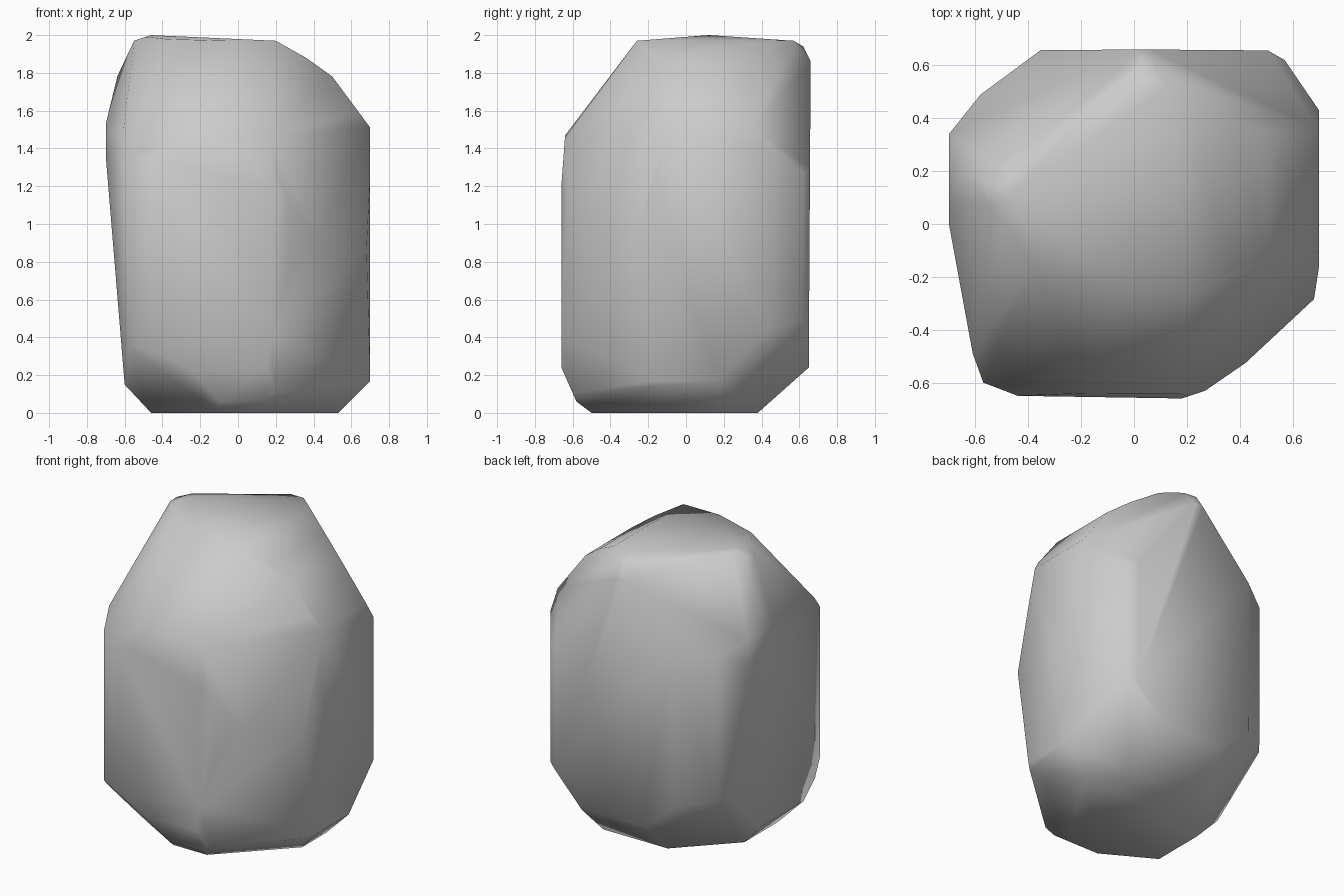
import bpy
import bmesh
from mathutils import Vector

# Remove the default cube only
default_cube = bpy.data.objects.get("Cube")
if default_cube:
    bpy.data.objects.remove(default_cube, do_unlink=True)

# Convex outlines of the boulder, counter-clockwise
PLAN_OUTLINE = [(.7, -.16), (.7, .43), (.57, .62), (.5, .66), (-.35, .66),
                (-.58, .49), (-.7, .34), (-.7, 0), (-.61, -.49), (-.57, -.6),
                (-.44, -.65), (.18, -.66), (.27, -.63), (.43, -.52), (.68, -.29)]
FRONT_OUTLINE = [(-.46, 0), (.53, 0), (.7, .17), (.7, 1.51), (.5, 1.78),
                 (.36, 1.88), (.2, 1.97), (-.46, 2), (-.55, 1.97),
                 (-.61, 1.9), (-.7, 1.53), (-.7, 1.36), (-.6, .15)]
SIDE_OUTLINE = [(-.5, 0), (.38, 0), (.65, .24), (.66, 1.86), (.62, 1.94),
                (.57, 1.97), (.12, 2), (-.26, 1.97), (-.64, 1.47),
                (-.66, 1.2), (-.66, .24), (-.58, .06)]

# Chipped corners, each a plane through three points
CORNER_CHIPS = {
    "upper front left": ((.2, -.26, 1.97), (.68, -.2, 1.45), (.15, -.65, 1.47)),
    "middle front left": ((.68, -.29, .85), (.55, -.2, 1.7), (.35, -.58, 1)),
    "inner front left": ((.68, -.29, .9), (.35, -.6, 1), (.18, -.66, .4)),
    "upper front right": ((-.62, -.44, 1.5), (-.57, -.6, 1.42), (-.38, -.18, 1.95)),
    "brow right": ((-.38, -.18, 1.94), (-.06, -.27, 1.96), (-.45, -.65, 1.35)),
    "shoulder right": ((-.55, 0, 1.93), (-.7, 0, 1.48), (-.62, -.44, 1.47)),
    "upper back right": ((-.5, .17, 1.99), (.03, .6, 1.97), (-.58, .49, 1.45)),
    "upper back left": ((.05, .6, 1.97), (.57, .62, 1.27), (.58, .41, 1.58)),
    "lower back left": ((.7, .2, .2), (.63, .55, .48), (.42, .3, 0)),
    "lower back right": ((-.45, .05, 0), (-.14, .37, 0), (-.57, .48, .47)),
    "lower front right": ((-.43, -.33, 0), (-.13, -.5, 0), (-.57, -.6, .35)),
    "lower front left": ((.49, -.12, 0), (.1, -.52, 0), (.46, -.5, .2)),
}
CENTRE = Vector((0, 0, 1))


def slice_off(bm, point, normal):
    """Cut away everything beyond a plane and cap the opening."""
    if normal.dot(CENTRE - point) > 0:
        normal = -normal
    geometry = bm.verts[:] + bm.edges[:] + bm.faces[:]
    cut = bmesh.ops.bisect_plane(bm, geom=geometry, dist=1e-5, plane_co=point,
                                 plane_no=normal, clear_outer=True)
    rim = [item for item in cut["geom_cut"]
           if isinstance(item, bmesh.types.BMEdge) and item.is_boundary]
    if len(rim) > 2:
        bmesh.ops.edgeloop_fill(bm, edges=rim)


def slice_to_outline(bm, outline, horizontal, vertical):
    """Trim the block to an outline drawn on two of its axes."""
    for start, end in zip(outline, outline[1:] + outline[:1]):
        point, normal = Vector(), Vector()
        point[horizontal], point[vertical] = start
        normal[horizontal] = end[1] - start[1]
        normal[vertical] = start[0] - end[0]
        slice_off(bm, point, normal.normalized())


# Carve the block
block = bmesh.new()
bmesh.ops.create_cube(block, size=6)
X, Y, Z = range(3)
slice_to_outline(block, PLAN_OUTLINE, X, Y)
slice_to_outline(block, FRONT_OUTLINE, X, Z)
slice_to_outline(block, SIDE_OUTLINE, Y, Z)
for corners in CORNER_CHIPS.values():
    a, b, c = map(Vector, corners)
    slice_off(block, a, (b - a).cross(c - a).normalized())

# Wrap the corners in a clean skin without slivers
bmesh.ops.remove_doubles(block, verts=block.verts[:], dist=.04)
skin = bmesh.new()
for vertex in block.verts:
    skin.verts.new(vertex.co)
block.free()
bmesh.ops.convex_hull(skin, input=skin.verts[:])
loose = [vertex for vertex in skin.verts if not vertex.link_faces]
bmesh.ops.delete(skin, geom=loose, context="VERTS")
bmesh.ops.recalc_face_normals(skin, faces=skin.faces[:])
for face in skin.faces:
    face.smooth = True

mesh = bpy.data.meshes.new("boulder")
skin.to_mesh(mesh)
skin.free()
boulder = bpy.data.objects.new("boulder", mesh)
bpy.context.collection.objects.link(boulder)

# Plain grey stone
stone = bpy.data.materials.new("grey stone")
stone.use_nodes = True
grey = (.6, .6, .6, 1)
stone.diffuse_color = grey
stone.node_tree.nodes["Principled BSDF"].inputs["Base Color"].default_value = grey
mesh.materials.append(stone)
